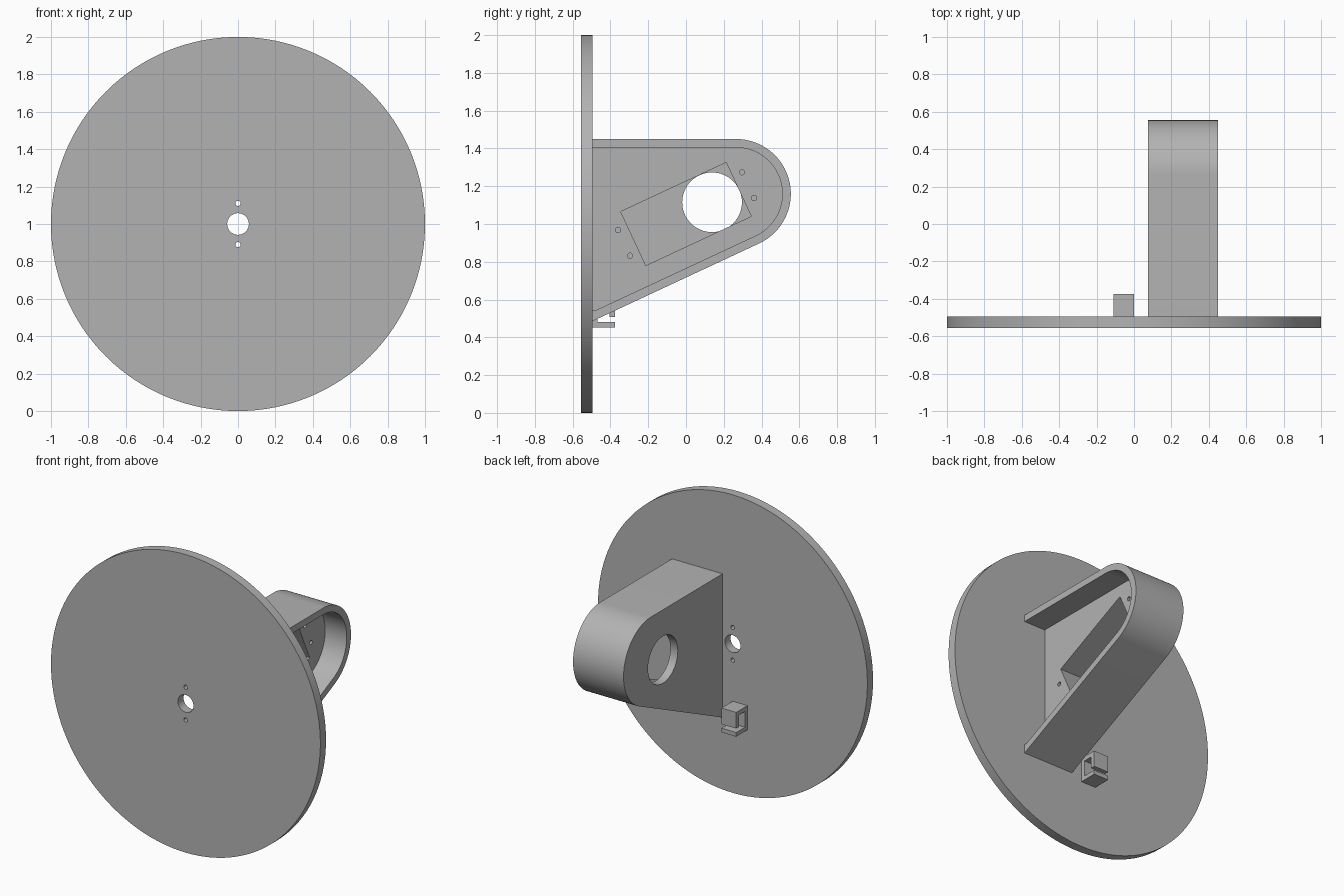
import bpy, bmesh, math
from mathutils import Vector

cube = bpy.data.objects.get("Cube")
if cube:
    bpy.data.objects.remove(cube, do_unlink=True)

grey = bpy.data.materials.new("plain grey")
grey.use_nodes = True
grey.diffuse_color = (0.45, 0.45, 0.45, 1)
grey.node_tree.nodes["Principled BSDF"].inputs["Base Color"].default_value = (0.45, 0.45, 0.45, 1)


def prism(name, points, axis, start, end):
    """Extrude a flat outline along x (points are y, z) or y (points are x, z)."""
    bm = bmesh.new()
    place = (lambda a, b: (start, a, b)) if axis == "x" else (lambda a, b: (a, start, b))
    face = bm.faces.new([bm.verts.new(place(a, b)) for a, b in points])
    grown = bmesh.ops.extrude_face_region(bm, geom=[face])["geom"]
    shift = Vector((end - start, 0, 0) if axis == "x" else (0, end - start, 0))
    bmesh.ops.translate(bm, vec=shift, verts=[v for v in grown if isinstance(v, bmesh.types.BMVert)])
    bmesh.ops.recalc_face_normals(bm, faces=bm.faces)
    mesh = bpy.data.meshes.new(name)
    bm.to_mesh(mesh)
    bm.free()
    mesh.materials.append(grey)
    obj = bpy.data.objects.new(name, mesh)
    bpy.context.collection.objects.link(obj)
    return obj


def arc(a, b, radius, first, last, steps):
    angles = [math.radians(first + (last - first) * i / steps) for i in range(steps + 1)]
    return [(a + radius * math.cos(t), b + radius * math.sin(t)) for t in angles]


def circle(a, b, radius, steps=32):
    return arc(a, b, radius, 0, 360, steps)[:-1]


def cut(obj, cutters):
    """Subtract each cutter, then discard it."""
    for cutter in cutters:
        cutter.hide_render = True
        mod = obj.modifiers.new("cut", "BOOLEAN")
        mod.operation = "DIFFERENCE"
        mod.solver = "EXACT"
        mod.object = cutter
    bpy.context.view_layer.update()
    graph = bpy.context.evaluated_depsgraph_get()
    result = bpy.data.meshes.new_from_object(obj.evaluated_get(graph))
    obj.modifiers.clear()
    obj.data = result
    for cutter in cutters:
        bpy.data.objects.remove(cutter, do_unlink=True)


def smooth(obj):
    bpy.ops.object.select_all(action="DESELECT")
    obj.select_set(True)
    bpy.context.view_layer.objects.active = obj
    bpy.ops.object.shade_smooth_by_angle(angle=math.radians(30))


# Round mounting disc with a shaft hole and two screw holes
BACK = -0.495
disc = prism("mounting_disc", circle(0, 1, 1, 128), "y", -0.555, BACK)
cut(disc, [prism("hole_cutter", circle(0, z, r), "y", -0.7, -0.4)
           for z, r in ((1, 0.058), (1.11, 0.014), (0.89, 0.014))])
smooth(disc)

# Tapered housing: flat top, rounded end, sloping underside
SLOPE = 25
CY, CZ = 0.265, 1.16


def housing_outline(radius, front, floor=None):
    end = arc(CY, CZ, radius, 90, SLOPE - 90, 40)
    y, z = end[-1]
    tan = math.tan(math.radians(SLOPE))
    if floor is None:
        tail = [(front, z - (y - front) * tan)]
    else:
        tail = [(y - (z - floor) / tan, floor), (front, floor)]
    return [(front, CZ + radius)] + end + tail


housing = prism("motor_housing", housing_outline(0.29, BACK), "x", 0.075, 0.45)

# Tilted pocket, found from its centre and half sizes
along = Vector((math.cos(math.radians(SLOPE)), math.sin(math.radians(SLOPE))))
across = Vector((-along.y, along.x))
middle = Vector((0, 1.053))


def tilted(u, v):
    return tuple(middle + along * u + across * v)


pocket = [tilted(u, v) for u, v in ((-0.308, -0.157), (0.308, -0.157), (0.308, 0.157), (-0.308, 0.157))]
cutters = [
    prism("cavity_cutter", housing_outline(0.245, -0.7, 0.545), "x", 0.29, 0.6),
    prism("pocket_cutter", pocket, "x", 0.13, 0.5),
    prism("shaft_cutter", circle(0.138, 1.115, 0.158, 64), "x", 0, 0.2),
]
cutters += [prism("screw_cutter", circle(*tilted(u, v), 0.014, 16), "x", 0.15, 0.4)
            for u in (-0.362, 0.362) for v in (-0.075, 0.075)]
cut(housing, cutters)
smooth(housing)

# Small C-shaped cable clip, open at a slot in its rear lip
LOW, HIGH, REAR = 0.452, 0.615, -0.375
clip_outline = [(BACK, LOW), (REAR, LOW), (REAR, 0.48), (-0.468, 0.48), (-0.468, 0.585),
                (-0.405, 0.585), (-0.405, 0.507), (REAR, 0.507), (REAR, HIGH), (BACK, HIGH)]
prism("cable_clip", clip_outline, "x", -0.11, 0)
